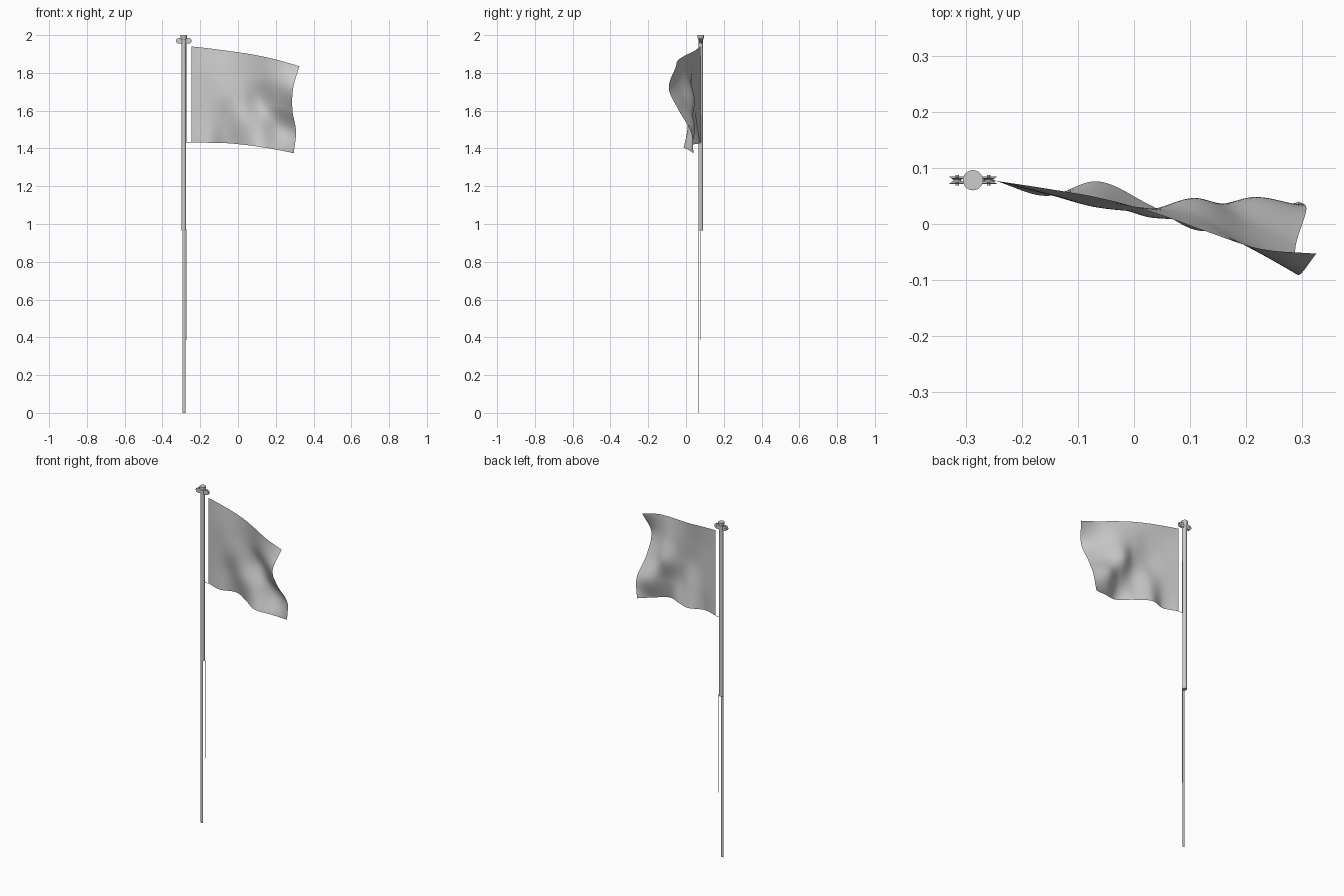
import bpy, bmesh, math
from mathutils import Vector

if "Cube" in bpy.data.objects:
    bpy.data.objects.remove(bpy.data.objects["Cube"])

PX, PY = -0.287, 0.078      # pole axis


def new_object(name, bm, smooth=True):
    me = bpy.data.meshes.new(name)
    bm.to_mesh(me)
    bm.free()
    ob = bpy.data.objects.new(name, me)
    bpy.context.collection.objects.link(ob)
    if smooth:
        bpy.ops.object.select_all(action='DESELECT')
        ob.select_set(True)
        bpy.context.view_layer.objects.active = ob
        bpy.ops.object.shade_smooth_by_angle(angle=math.radians(40))
    return ob


def lathe(name, profile, loc, axis='Z', seg=24):
    """Revolve (radius, height) points into a closed solid."""
    bm = bmesh.new()
    rings = []
    for r, h in profile:
        ring = []
        for i in range(seg):
            a = 2 * math.pi * i / seg
            c, s = r * math.cos(a), r * math.sin(a)
            p = Vector((c, s, h)) if axis == 'Z' else Vector((c, h, s))
            ring.append(bm.verts.new(p + Vector(loc)))
        rings.append(ring)
    for a, b in zip(rings, rings[1:]):
        for i in range(seg):
            j = (i + 1) % seg
            bm.faces.new((a[i], a[j], b[j], b[i]))
    bm.faces.new(rings[0])
    bm.faces.new(rings[-1])
    bmesh.ops.recalc_face_normals(bm, faces=bm.faces)
    return new_object(name, bm)


def rope(name, points, radius=0.0018):
    cu = bpy.data.curves.new(name, 'CURVE')
    cu.dimensions = '3D'
    cu.bevel_depth = radius
    cu.bevel_resolution = 1
    cu.use_fill_caps = True
    sp = cu.splines.new('POLY')
    sp.points.add(len(points) - 1)
    for p, co in zip(sp.points, points):
        p.co = (*co, 1)
    ob = bpy.data.objects.new(name, cu)
    bpy.context.collection.objects.link(ob)


def smooth_sample(vals, t):
    """Catmull-Rom through evenly spaced values, t in 0..1."""
    n = len(vals) - 1
    i = min(int(t * n), n - 1)
    f = t * n - i
    p1, p2 = vals[i], vals[i + 1]
    p0 = vals[i - 1] if i > 0 else 2 * p1 - p2
    p3 = vals[i + 2] if i + 2 <= n else 2 * p2 - p1
    return 0.5 * (2 * p1 + (p2 - p0) * f + (2 * p0 - 5 * p1 + 4 * p2 - p3) * f * f
                  + (3 * p1 - p0 - 3 * p2 + p3) * f ** 3)


# Upper pole with a flared cap
lathe("upper_pole", [(0.0125, 0.965), (0.0125, 1.985)], (PX, PY, 0))
lathe("pole_cap", [(0.0125, 1.975), (0.018, 1.99), (0.018, 2.0)], (PX, PY, 0))

# Lower pole: only a narrow front-facing strip of the shaft
bm = bmesh.new()
cols = []
for k in range(5):
    a = math.radians(-90 - 40 + 20 * k)
    x, y = PX + 0.0125 * math.cos(a), PY + 0.0125 * math.sin(a)
    cols.append((bm.verts.new((x, y, 0)), bm.verts.new((x, y, 0.97))))
for a, b in zip(cols, cols[1:]):
    bm.faces.new((a[0], b[0], b[1], a[1]))
new_object("lower_pole_strip", bm)

# Pulleys on both sides of the pole head, with axles
for side, s in (("left", -1), ("right", 1)):
    c = (PX + s * 0.028, PY, 1.97)
    lathe(side + "_pulley_wheel", [(0.012, -0.004), (0.007, -0.001),
          (0.007, 0.001), (0.012, 0.004)], c, 'Y', 16)
    lathe(side + "_pulley_axle", [(0.003, -0.009), (0.003, 0.009)], c, 'Y', 10)

# Oblong side plates carrying the pulleys
for label, y in (("front", -0.0055), ("back", 0.0055)):
    bm = bmesh.new()
    loop = []
    for i in range(20):
        a = 2 * math.pi * (i + 0.5) / 20
        cx = 0.028 if math.cos(a) > 0 else -0.028
        loop.append(bm.verts.new((PX + cx + 0.014 * math.cos(a), PY + y - 0.0008,
                                  1.97 + 0.014 * math.sin(a))))
    f = bm.faces.new(loop)
    ext = bmesh.ops.extrude_face_region(bm, geom=[f])
    bmesh.ops.translate(bm, vec=(0, 0.0016, 0),
                        verts=[v for v in ext['geom'] if isinstance(v, bmesh.types.BMVert)])
    bmesh.ops.recalc_face_normals(bm, faces=bm.faces)
    new_object(label + "_pulley_plate", bm)

# Halyard ropes and flag ties
rope("halyard_upper", [(-0.272, PY, 1.965), (-0.272, PY, 1.43), (-0.247, 0.077, 1.432)], 0.0014)
rope("halyard_lower", [(-0.271, PY, 0.97), (-0.271, PY, 0.385)], 0.0014)

# Waving flag: interpolated from a few depth rows (top to bottom)
depth = [(.077, .063, .047, .022, -.012, -.044, -.053),
         (.077, .054, .036, .028, .012, -.040, -.091),
         (.077, .054, .030, .024, .046, .002, -.040),
         (.077, .056, .052, .012, .018, .048, .025),
         (.077, .050, .076, .035, -.012, .012, .040)]
fly_x = (.325, .292, .288, .307, .295)
top_z = (1.940, 1.930, 1.918, 1.905, 1.888, 1.865, 1.835)
bot_z = (1.432, 1.430, 1.428, 1.420, 1.408, 1.393, 1.375)
NU, NV = 60, 50
bm = bmesh.new()
grid = []
for j in range(NV + 1):
    v = j / NV
    row = []
    for i in range(NU + 1):
        u = i / NU
        # the fly edge shape only bends the outer part of the cloth
        x = -0.247 + u * 0.548 + (smooth_sample(fly_x, v) - 0.301) * u ** 3
        y = smooth_sample([smooth_sample(r, u) for r in depth], v)
        z = smooth_sample(top_z, u) * (1 - v) + smooth_sample(bot_z, u) * v
        row.append(bm.verts.new((x, y, z)))
    grid.append(row)
for a, b in zip(grid, grid[1:]):
    for i in range(NU):
        bm.faces.new((b[i], b[i + 1], a[i + 1], a[i]))
new_object("flag", bm)
